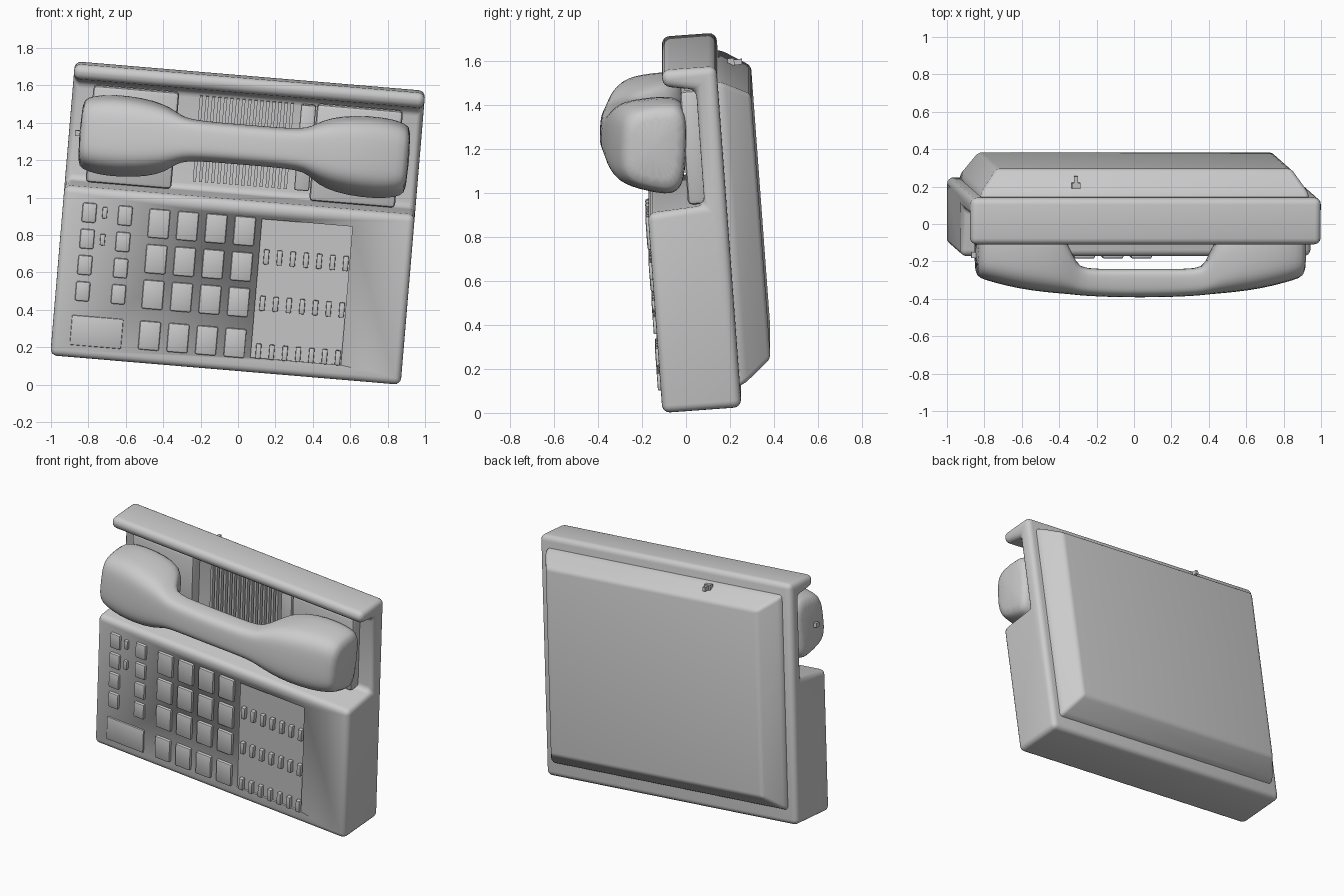
import bpy, bmesh
from math import radians, cos, sin, pi
from mathutils import Matrix, Vector

if "Cube" in bpy.data.objects:
    bpy.data.objects.remove(bpy.data.objects["Cube"], do_unlink=True)

plastic = bpy.data.materials.new("grey plastic")
plastic.use_nodes = True
GREY = (0.6, 0.6, 0.6, 1)
plastic.diffuse_color = GREY
plastic.node_tree.nodes["Principled BSDF"].inputs["Base Color"].default_value = GREY

# The whole phone leans forward and rolls to one side
POSE = (Matrix.Translation((0, 0.195, 0.877)) @ Matrix.Rotation(radians(4.8), 4, 'Y')
        @ Matrix.Rotation(radians(4.2), 4, 'X'))


def finish(name, bm, bevel=0.0, segments=2, angle=35):
    bmesh.ops.recalc_face_normals(bm, faces=bm.faces[:])
    if bevel:
        bmesh.ops.bevel(bm, geom=bm.edges[:], offset=bevel, segments=segments,
                        profile=0.5, affect='EDGES', clamp_overlap=True)
    mesh = bpy.data.meshes.new(name)
    bm.to_mesh(mesh)
    bm.free()
    obj = bpy.data.objects.new(name, mesh)
    bpy.context.collection.objects.link(obj)
    obj.matrix_world = POSE
    mesh.materials.append(plastic)
    bpy.ops.object.select_all(action='DESELECT')
    obj.select_set(True)
    bpy.context.view_layer.objects.active = obj
    bpy.ops.object.shade_smooth_by_angle(angle=radians(angle))
    return obj


def add_box(bm, x, y, z, w, d, h):
    mat = Matrix.Translation((x, y, z)) @ Matrix.Diagonal((w, d, h, 1))
    bmesh.ops.create_cube(bm, size=1, matrix=mat)


def loft(bm, rings):
    loops = [[bm.verts.new(p) for p in ring] for ring in rings]
    n = len(loops[0])
    for a, b in zip(loops, loops[1:]):
        for i in range(n):
            bm.faces.new((a[i], a[(i + 1) % n], b[(i + 1) % n], b[i]))
    bm.faces.new(loops[0])
    bm.faces.new(loops[-1][::-1])


# Housing: stepped side profile swept across the width
HALF = 0.94
FRONT = -0.36
profile = [(0, -0.78), (0, 0.78), (-0.25, 0.78), (-0.25, 0.705), (-0.1, 0.68),
           (-0.1, 0.15), (FRONT, 0.134), (FRONT, -0.78)]
bm = bmesh.new()
loft(bm, [[(x, y, z) for y, z in profile] for x in (-HALF, HALF)])
housing = finish("housing", bm, 0.035, 4)

# Shallow recess for the indicator panel
bm = bmesh.new()
add_box(bm, 0.37, FRONT, -0.327, 0.485, 0.024, 0.745)
cutter = finish("panel_cutter", bm)
cutter.hide_render = True
cutter.hide_viewport = True
cut = housing.modifiers.new("panel recess", 'BOOLEAN')
cut.object = cutter
cut.solver = 'EXACT'

# Sloped tray on the back
bm = bmesh.new()
loft(bm, [[(-w, y, lo), (w, y, lo), (w, y, hi), (-w, y, hi)]
          for y, w, lo, hi in ((-0.03, 0.88, -0.69, 0.71), (0.02, 0.88, -0.68, 0.7),
                               (0.147, 0.79, -0.58, 0.63))])
finish("back_tray", bm, 0.02, 3)

# Small cord catch at the top of the tray
bm = bmesh.new()
add_box(bm, -0.37, 0.06, 0.685, 0.045, 0.03, 0.04)
add_box(bm, -0.37, 0.09, 0.685, 0.02, 0.04, 0.025)
finish("cord_catch", bm)

# Cradle cups under both handset ends
bm = bmesh.new()
for side in (-1, 1):
    add_box(bm, side * 0.6, -0.13, 0.41, 0.46, 0.09, 0.52)
finish("cradle_cups", bm, 0.02)

# Speaker grille and hook switch
bm = bmesh.new()
for i in range(16):
    add_box(bm, -0.25 + i * 0.0325, -0.115, 0.43, 0.017, 0.06, 0.46)
finish("speaker_grille", bm)
bm = bmesh.new()
add_box(bm, 0.325, -0.13, 0.43, 0.08, 0.08, 0.46)
finish("hook_switch", bm, 0.01)

# Handset: rounded sections (position, front, back, half height)
STATIONS = [(0.0, -0.557, -0.405, 0.118), (0.16, -0.555, -0.405, 0.118),
            (0.3, -0.548, -0.405, 0.122), (0.355, -0.542, -0.38, 0.145),
            (0.41, -0.537, -0.22, 0.19), (0.5, -0.53, -0.17, 0.225),
            (0.65, -0.51, -0.16, 0.243), (0.78, -0.477, -0.16, 0.235),
            (0.855, -0.455, -0.165, 0.212), (0.885, -0.43, -0.19, 0.18)]


def section(x, front, back, half):
    ring = []
    for i in range(24):
        t = 2 * pi * i / 24
        c, s = cos(t), sin(t)
        a = abs(c) ** 0.55 * (1 if c > 0 else -1)
        b = abs(s) ** 0.55 * (1 if s > 0 else -1)
        narrow = 0.88 + 0.12 * a
        ring.append(Vector((x, a * (back - front) / 2, b * half * narrow))
                    + Vector((0, (front + back) / 2, 0.43)))
    return ring


bm = bmesh.new()
mirrored = [(-x, f, b, h) for x, f, b, h in STATIONS[:0:-1]]
loft(bm, [section(*s) for s in mirrored + STATIONS])
pivot = Vector((0, -0.36, 0.43))
bmesh.ops.rotate(bm, cent=pivot, matrix=Matrix.Rotation(radians(-7), 3, 'X'), verts=bm.verts[:])
handset = finish("handset", bm, angle=80)
smooth = handset.modifiers.new("smooth", 'SUBSURF')
smooth.levels = smooth.render_levels = 1

# Tiny hook at the handset's right end
bm = bmesh.new()
add_box(bm, -0.89, -0.33, 0.42, 0.035, 0.03, 0.03)
finish("handset_hook", bm)


def key_set(name, xs, zs, w, h, rise=0.018, bevel=0.01):
    bm = bmesh.new()
    for x in xs:
        for z in zs:
            add_box(bm, x, FRONT, z, w, rise * 2, h)
    return finish(name, bm, bevel)


# Keys on the front face
key_set("dial_keys", [-0.42 + i * 0.153 for i in range(4)],
        (-0.026, -0.217, -0.408, -0.628), 0.112, 0.155)
key_set("function_keys", (-0.796, -0.604), [0.002 - i * 0.141 for i in range(4)], 0.076, 0.105)
key_set("slide_switches", (-0.713,), (0.009, -0.136), 0.026, 0.06, bevel=0.004)
key_set("wide_key", (-0.704,), (-0.632,), 0.275, 0.16, 0.01, 0.006)
key_set("indicators", [0.167 + i * 0.071 for i in range(7)],
        (-0.155, -0.405, -0.662), 0.028, 0.08, 0.015, 0.005)
